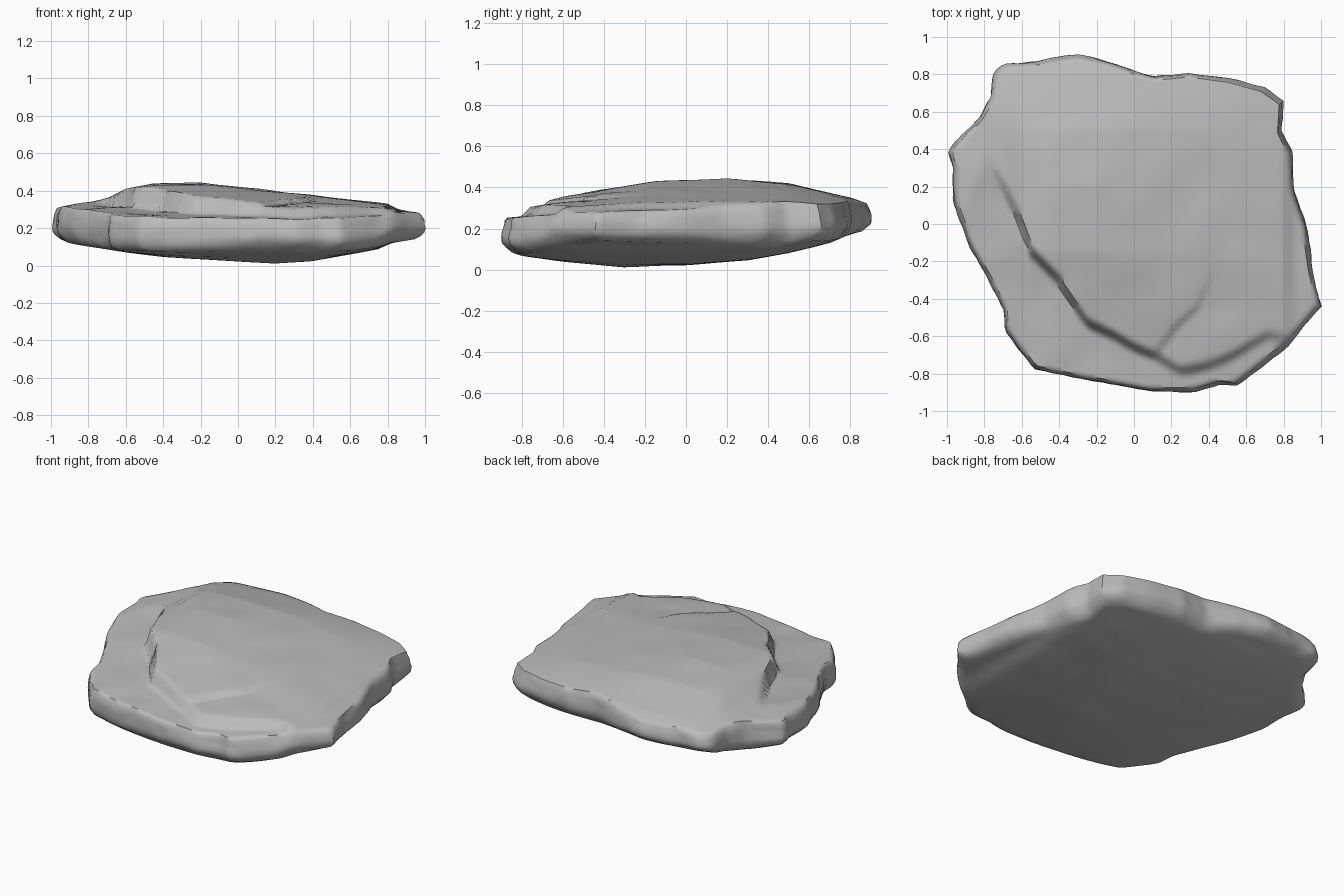
import bpy, bmesh, math
from mathutils import Vector, noise

cube = bpy.data.objects.get("Cube")
if cube:
    bpy.data.objects.remove(cube, do_unlink=True)

# Plan outline of the slab, counter-clockwise from the right corner
OUTLINE = [(1, -.44), (.96, -.25), (.93, -.05), (.86, .2), (.85, .38), (.79, .5), (.8, .66),
           (.7, .73), (.52, .78), (.3, .81), (.1, .79), (-.1, .86), (-.3, .91), (-.5, .88),
           (-.7, .86), (-.75, .81), (-.77, .68), (-.84, .57), (-1, .39), (-.97, .3),
           (-.97, .12), (-.88, -.12), (-.78, -.3), (-.7, -.46), (-.69, -.57), (-.54, -.78),
           (-.3, -.83), (.1, -.9), (.32, -.9), (.45, -.86), (.55, -.87), (.83, -.65)]

# Height profiles across the width and the depth
TOP_X = [(-1, .29), (-.96, .31), (-.7, .36), (-.6, .41), (-.45, .44), (-.2, .445), (0, .42),
         (.3, .385), (.8, .33), (.86, .3), (1, .285)]
TOP_Y = [(-.9, .29), (-.78, .32), (-.7, .34), (-.4, .39), (-.15, .43), (.2, .445), (.5, .42),
         (.65, .385), (.8, .35), (.91, .31)]
LOW_X = [(-1, .14), (-.85, .11), (-.6, .07), (-.4, .045), (.2, .01), (.4, .025), (.6, .06),
         (.75, .09), (.82, .12), (1, .15)]
LOW_Y = [(-.9, .1), (-.8, .065), (-.6, .04), (-.3, .01), (0, .02), (.3, .045), (.5, .08),
         (.7, .13), (.8, .17), (.91, .2)]
# Front edge of the raised upper layer, as y over x
LEDGE = [(-1, .8), (-.7, .2), (-.6, 0), (-.55, -.15), (-.4, -.3), (-.36, -.37), (-.25, -.53),
         (-.1, -.6), (0, -.66), (.12, -.71), (.25, -.79), (.4, -.76), (.52, -.71),
         (.72, -.59), (.84, -.63), (1, -.5)]
# Crack running back from the ledge, as x over y
CRACK = [(-.75, .1), (-.55, .25), (-.45, .36), (-.2, .46)]


def lerp_table(table, t):
    if t <= table[0][0]:
        return table[0][1]
    for (a, u), (b, v) in zip(table, table[1:]):
        if t <= b:
            return u + (v - u) * (t - a) / (b - a)
    return table[-1][1]


def smooth(t):
    t = min(max(t, 0), 1)
    return t * t * (3 - 2 * t)


def lump(x, y, z, freq):
    return noise.noise(Vector((x, y, z)) * freq)


def top_height(x, y):
    peak = .447
    z = peak - math.hypot(peak - lerp_table(TOP_X, x), peak - lerp_table(TOP_Y, y))
    # lower shelf in front of the ledge
    shelf = .25 + .07 * (y + .9) + .008 * lump(x, y, 3, 5)
    step = smooth((y - lerp_table(LEDGE, x)) / .07 + .5)
    z = min(z, shelf) * (1 - step) + z * step
    # crack, deeper toward the front
    side = x - lerp_table(CRACK, y)
    fade = smooth((-.15 - y) / .4) * step
    z -= fade * (.02 * math.exp(-(side / .03) ** 2) + .015 * smooth(side / .06) * smooth((.3 - side) / .3))
    return z + .006 * lump(x, y, 1, 4)


def low_height(x, y):
    z = .008 + math.hypot(lerp_table(LOW_X, x) - .008, lerp_table(LOW_Y, y) - .008)
    return z + .004 * lump(x, y, 7, 4)


# Even resampling of the outline
def resample(points, count):
    pts = [Vector(p) for p in points]
    pts.append(pts[0])
    lengths = [(b - a).length for a, b in zip(pts, pts[1:])]
    spacing, result, start = sum(lengths) / count, [], 0
    for a, b, length in zip(pts, pts[1:], lengths):
        while len(result) * spacing < start + length and len(result) < count:
            result.append(a.lerp(b, (len(result) * spacing - start) / length))
        start += length
    return result


rim = resample(OUTLINE, 200)
bm = bmesh.new()
rings = []


def add_ring(scale, height):
    ring = []
    for p in rim:
        x, y = p * scale
        ring.append(bm.verts.new((x, y, height(x, y))))
    rings.append(ring)


# Upper surface, from the middle out to the rim
TOP_RINGS, LOW_RINGS = 46, 24
for i in range(1, TOP_RINGS + 1):
    add_ring(.97 * i / TOP_RINGS, top_height)

# Chipped, layered side wall
WALL = [(.987, .08), (.994, .25), (.997, .42), (1, .6), (.995, .8), (.975, .95)]
for scale, drop in WALL:
    ring = []
    for p in rim:
        top, low = top_height(*p), low_height(*p)
        z = top + (low - top) * drop
        chip = .012 * lump(p.x, p.y, z * 2, 6) + .006 * lump(p.x, p.y, z * 3, 15)
        x, y = p * (scale + chip - .004)
        ring.append(bm.verts.new((x, y, z)))
    rings.append(ring)

# Underside, from the rim back to the middle
for i in range(LOW_RINGS, 0, -1):
    add_ring(.945 * i / LOW_RINGS, low_height)

count = len(rim)
for a, b in zip(rings, rings[1:]):
    for i in range(count):
        j = (i + 1) % count
        bm.faces.new((a[i], b[i], b[j], a[j]))
for ring, height in ((rings[0], top_height), (rings[-1], low_height)):
    centre = bm.verts.new((0, 0, height(0, 0)))
    for i in range(count):
        bm.faces.new((centre, ring[i], ring[(i + 1) % count]))
bmesh.ops.recalc_face_normals(bm, faces=bm.faces)

mesh = bpy.data.meshes.new("rock_slab")
bm.to_mesh(mesh)
bm.free()
rock = bpy.data.objects.new("rock_slab", mesh)
bpy.context.collection.objects.link(rock)

# Plain stone colour
stone = bpy.data.materials.new("grey_stone")
stone.use_nodes = True
colour = (.5, .5, .5, 1)
stone.diffuse_color = colour
stone.node_tree.nodes["Principled BSDF"].inputs["Base Color"].default_value = colour
mesh.materials.append(stone)

bpy.context.view_layer.objects.active = rock
rock.select_set(True)
bpy.ops.object.shade_smooth_by_angle(angle=math.radians(50))
